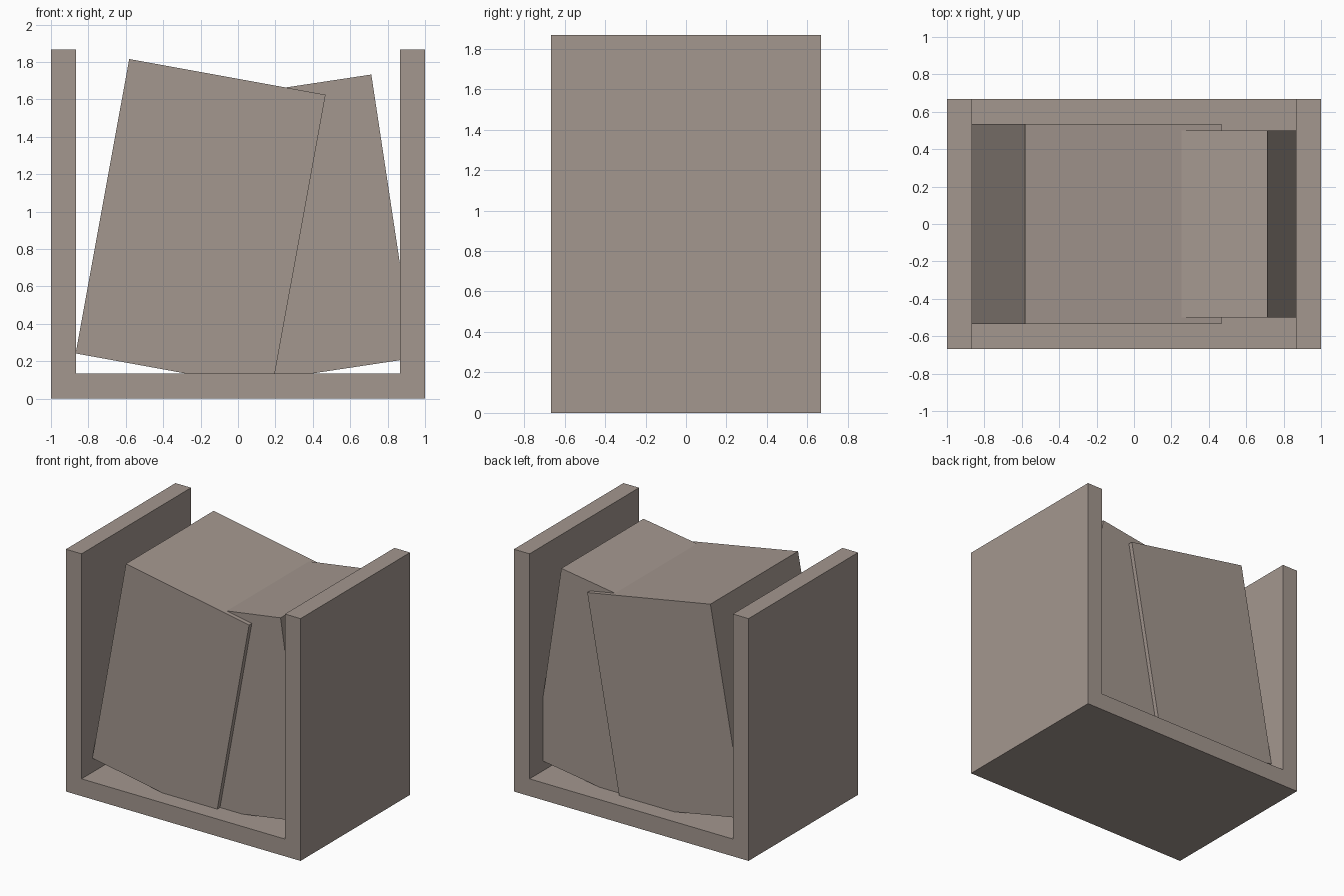
import bpy, bmesh
from mathutils import Matrix

if "Cube" in bpy.data.objects:
    bpy.data.objects.remove(bpy.data.objects["Cube"])

# Warm grey-brown stone colour shared by all parts
stone = bpy.data.materials.new("warm_stone")
stone.diffuse_color = (0.37, 0.31, 0.275, 1)
stone.use_nodes = True
stone.node_tree.nodes["Principled BSDF"].inputs["Base Color"].default_value = stone.diffuse_color


def finish(bm, name):
    bmesh.ops.recalc_face_normals(bm, faces=bm.faces)
    mesh = bpy.data.meshes.new(name)
    bm.to_mesh(mesh)
    bm.free()
    mesh.materials.append(stone)
    obj = bpy.data.objects.new(name, mesh)
    bpy.context.collection.objects.link(obj)
    return obj


def channel(name, half_width, half_depth, height, wall):
    # U-shaped profile pulled along y
    w, i = half_width, half_width - wall
    profile = [(-w, 0), (w, 0), (w, height), (i, height),
               (i, wall), (-i, wall), (-i, height), (-w, height)]
    bm = bmesh.new()
    face = bm.faces.new([bm.verts.new((x, -half_depth, z)) for x, z in profile])
    ext = bmesh.ops.extrude_face_region(bm, geom=[face], use_keep_orig=True)
    verts = [g for g in ext["geom"] if isinstance(g, bmesh.types.BMVert)]
    bmesh.ops.translate(bm, verts=verts, vec=(0, 2 * half_depth, 0))
    return finish(bm, name)


def block(name, center, size, tilt):
    bm = bmesh.new()
    bmesh.ops.create_cube(bm, size=1, matrix=Matrix.Diagonal((*size, 1)))
    obj = finish(bm, name)
    obj.location = center
    obj.rotation_euler = (0, tilt, 0)
    return obj


# Open holder: floor and two side walls
channel("holder", 1.0, 0.667, 1.867, 0.133)

# Two blocks leaning into each other
block("large_leaning_block", (-0.2, 0, 0.933), (1.067, 1.067, 1.6), 0.18)
block("small_leaning_block", (0.333, 0, 0.9), (1.0, 1.0, 1.533), -0.15)
